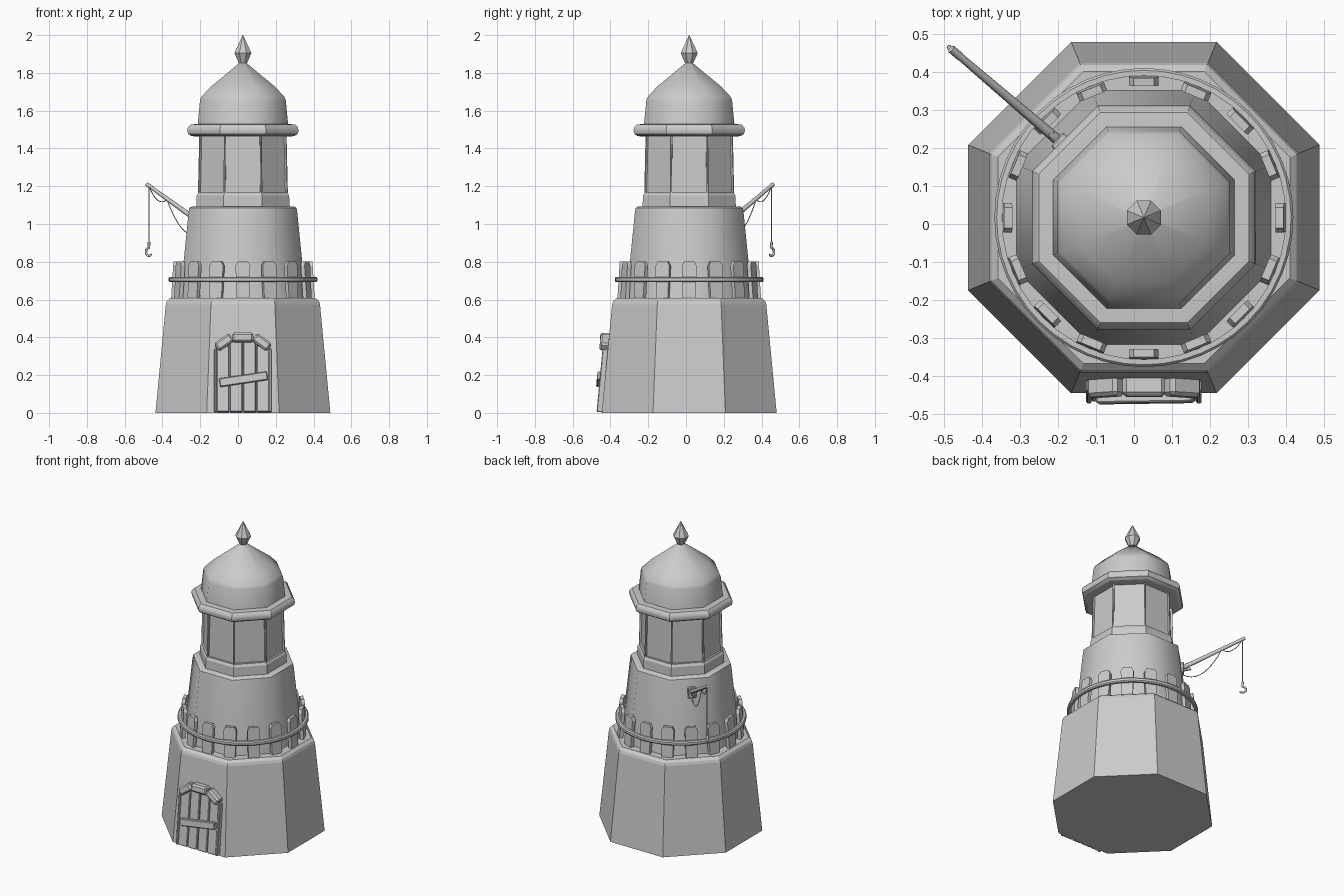
import bpy, bmesh, math
from mathutils import Vector, Matrix

if "Cube" in bpy.data.objects:
    bpy.data.objects.remove(bpy.data.objects["Cube"])

CX, CY = 0.026, 0.017          # tower axis
C8 = math.cos(math.pi / 8)


def finish(bm, name, smooth=None):
    bmesh.ops.recalc_face_normals(bm, faces=bm.faces)
    me = bpy.data.meshes.new(name)
    bm.to_mesh(me)
    bm.free()
    ob = bpy.data.objects.new(name, me)
    bpy.context.collection.objects.link(ob)
    if smooth:
        bpy.ops.object.select_all(action='DESELECT')
        ob.select_set(True)
        bpy.context.view_layer.objects.active = ob
        bpy.ops.object.shade_smooth_by_angle(angle=math.radians(smooth))
    return ob


def octagon(name, profile, smooth=None, panes=None):
    """Stack of octagon rings; profile is (apothem, z)."""
    bm = bmesh.new()
    rings = []
    for a, z in profile:
        rings.append([bm.verts.new((CX + a / C8 * math.cos((i + .5) * math.pi / 4),
                                    CY + a / C8 * math.sin((i + .5) * math.pi / 4), z))
                      for i in range(8)])
    layers = []
    for lo, hi in zip(rings, rings[1:]):
        layers.append([bm.faces.new((lo[i], lo[(i + 1) % 8], hi[(i + 1) % 8], hi[i]))
                       for i in range(8)])
    bm.faces.new(rings[0][::-1])
    bm.faces.new(rings[-1])
    if panes is not None:
        bm.normal_update()
        bmesh.ops.inset_individual(bm, faces=layers[panes], thickness=.009, depth=0)
        bmesh.ops.inset_individual(bm, faces=layers[panes], thickness=.001, depth=-.012)
    return finish(bm, name, smooth)


def box(name, size, matrix, bevel=0.0):
    bm = bmesh.new()
    bmesh.ops.create_cube(bm, size=1, matrix=Matrix.Diagonal((*size, 1)))
    if bevel:
        bmesh.ops.bevel(bm, geom=list(bm.edges), offset=bevel, segments=1, affect='EDGES')
    bm.transform(matrix)
    return finish(bm, name)


def tube(name, pts, r, radii=None, res=2, spline='POLY'):
    cu = bpy.data.curves.new(name, 'CURVE')
    cu.dimensions = '3D'
    cu.bevel_depth = r
    cu.bevel_resolution = res
    cu.use_fill_caps = True
    s = cu.splines.new(spline)
    s.points.add(len(pts) - 1)
    for i, p in enumerate(pts):
        s.points[i].co = (*p, 1)
        s.points[i].radius = radii[i] if radii else 1
    ob = bpy.data.objects.new(name, cu)
    bpy.context.collection.objects.link(ob)
    return ob


# tower body
octagon("tower_base", [(.463, 0), (.408, .575), (.402, .592), (.385, .607)])
octagon("tower_middle", [(.336, .6), (.312, .82), (.288, 1.06), (.284, 1.085), (.272, 1.092)], 50)
octagon("lantern_room", [(.247, 1.085), (.245, 1.15), (.238, 1.162), (.231, 1.475)], panes=2)
octagon("cornice", [(.23, 1.463), (.272, 1.465), (.29, 1.477), (.295, 1.495),
                    (.291, 1.512), (.277, 1.527), (.23, 1.53)], 30)
octagon("roof", [(.24, 1.52), (.227, 1.655), (.22, 1.673), (.17, 1.727), (.012, 1.858)], 50)
octagon("finial", [(.022, 1.852), (.045, 1.905), (.001, 2.0)])

# balcony pickets, leaning slightly inward, with clipped tops
for k in range(16):
    bm = bmesh.new()
    outline = [(-.034, 0), (.034, 0), (.039, .175), (.027, .197), (-.027, .197), (-.039, .175)]
    f = bm.faces.new([bm.verts.new((0, u, w)) for u, w in outline])
    ext = bmesh.ops.extrude_face_region(bm, geom=[f])
    bmesh.ops.translate(bm, vec=(.022, 0, 0),
                        verts=[v for v in ext["geom"] if isinstance(v, bmesh.types.BMVert)])
    bm.transform(Matrix.Translation((CX, CY, .604)) @ Matrix.Rotation(k * math.pi / 8, 4, 'Z')
                 @ Matrix.Translation((.358, 0, 0)) @ Matrix.Rotation(-.06, 4, 'Y'))
    finish(bm, "picket")

# balcony rail hoop with rectangular section
bm = bmesh.new()
N = 48
hoop = [[bm.verts.new((CX + r * math.cos(2 * math.pi * i / N), CY + r * math.sin(2 * math.pi * i / N), z))
         for r, z in ((.374, .692), (.388, .692), (.394, .699), (.394, .713), (.388, .72), (.374, .72))]
        for i in range(N)]
for i in range(N):
    a, b = hoop[i], hoop[(i + 1) % N]
    for j in range(6):
        bm.faces.new((a[j], b[j], b[(j + 1) % 6], a[(j + 1) % 6]))
finish(bm, "railing_hoop", 30)

# door, laid against the sloping front wall (local x, -y outward, z up the wall)
wall = Matrix.Translation((CX, CY - .463, 0)) @ Matrix.Rotation(-.0946, 4, 'X')


def on_wall(name, x, z, w, h, d0, d1, rot=0, bevel=.004):
    return box(name, (w, d1 - d0, h), wall @ Matrix.Translation((x, -(d0 + d1) / 2, z))
               @ Matrix.Rotation(rot, 4, 'Y'), bevel)


for s in (-1, 1):
    on_wall("door_plank_inner", s * .036, .196, .066, .386, -.02, .022)
    on_wall("door_plank_outer", s * .106, .179, .066, .352, -.02, .022)
    on_wall("door_jamb", s * .145, .171, .014, .336, -.02, .028)
    on_wall("arch_stone_side", s * .1, .373, .098, .05, -.01, .045, s * .62, .01)
on_wall("arch_keystone", 0, .398, .112, .05, -.01, .047, 0, .01)
on_wall("door_brace", .003, .176, .255, .045, .015, .043, -.15)

# hoist boom on the back left side
root, tip = Vector((-.19, .212, 1.0)), Vector((-.478, .458, 1.207))
tube("hoist_boom", [root, root.lerp(tip, .94), tip], .013, [1.1, .75, .75], 1)
tube("hoist_boom_tip", [root.lerp(tip, .93), root.lerp(tip, 1.015)], .011, None, 1)
out = (tip - root).to_2d().normalized()


def reach(d, z):
    """Point in the boom's vertical plane, d outward from its root."""
    return Vector((root.x + out.x * d, root.y + out.y * d, z))


strut = Matrix.Rotation(math.atan2(out.y, out.x), 4, 'Z')
box("hoist_mount", (.035, .05, .07), Matrix.Translation(reach(.0, 1.0)) @ strut, .004)
tube("hoist_strut", [reach(-.01, .985), reach(.055, .995), reach(.035, 1.035)], .009, None, 1)

# ropes: drop line, and two slack loops under the boom
end = reach(.37, 1.2)
tube("drop_line", [end, reach(.37, .9)], .0025, None, 1)


def slack(name, a, b, sag):
    pts = [a.lerp(b, t / 12) - Vector((0, 0, sag * 4 * (t / 12) * (1 - t / 12))) for t in range(13)]
    tube(name, pts, .0025, None, 1)


mid = reach(.245, 1.13)
slack("slack_rope_outer", end, mid, .04)
slack("slack_rope_inner", mid, reach(.0, .965), .085)

# hook
hc = reach(.37, .852)
pts = [reach(.37, .905), reach(.37, .88)]
pts += [hc + Vector((out.x * math.cos(a), out.y * math.cos(a), math.sin(a))) * .021
        for a in [math.pi / 2 - i * math.radians(24) for i in range(11)]]
tube("hook", pts, .0065, [1.2, 1] + [1] * 9 + [.8, .4])
